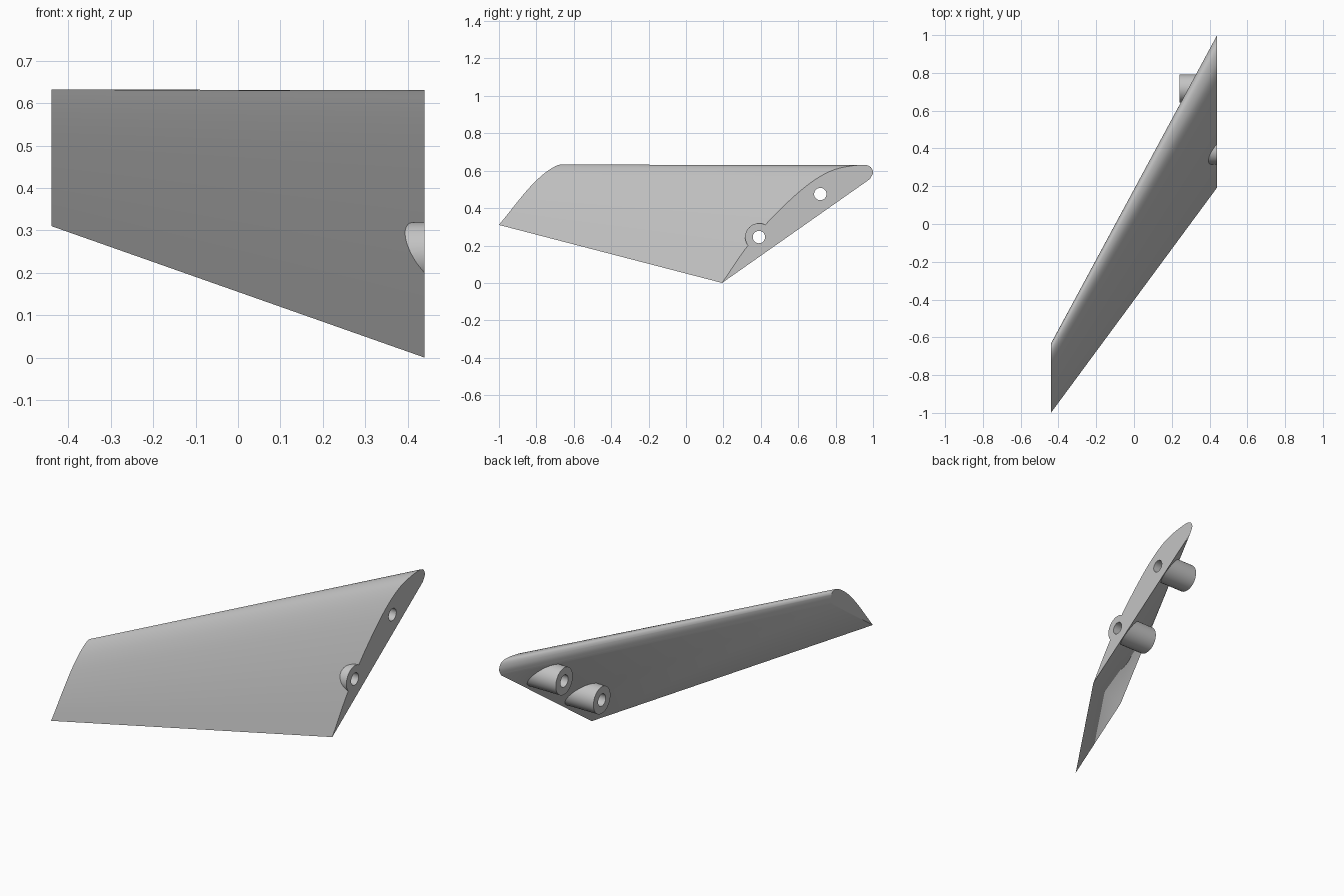
import bpy, bmesh, math
from mathutils import Vector, Matrix

cube = bpy.data.objects.get("Cube")
if cube:
    bpy.data.objects.remove(cube, do_unlink=True)

grey = bpy.data.materials.new("light grey")
grey.use_nodes = True
colour = (0.55, 0.55, 0.55, 1)
grey.diffuse_color = colour
grey.node_tree.nodes["Principled BSDF"].inputs["Base Color"].default_value = colour

HALF = 0.44      # half span in x
STEPS = 5        # curve points per profile section

# Matching end sections (y, z): trailing edge, over the top, to the lower nose corner
ROOT = [(0.193, 0), (0.316, 0.18), (0.433, 0.32), (0.556, 0.443), (0.663, 0.533),
        (0.76, 0.592), (0.85, 0.62), (0.965, 0.63), (1.0, 0.595), (0.983, 0.555)]
TIP = [(-1.0, 0.31), (-0.95, 0.372), (-0.9, 0.435), (-0.85, 0.495), (-0.8, 0.548),
       (-0.745, 0.595), (-0.69, 0.628), (-0.655, 0.63), (-0.635, 0.607), (-0.634, 0.567)]


def smooth_curve(points):
    """Catmull-Rom curve through the given points."""
    pts = [Vector(p) for p in points]
    pts = [2 * pts[0] - pts[1]] + pts + [2 * pts[-1] - pts[-2]]
    out = []
    for a, b, c, d in zip(pts, pts[1:], pts[2:], pts[3:]):
        for i in range(STEPS):
            t = i / STEPS
            out.append(0.5 * (2 * b + (c - a) * t + (2 * a - 5 * b + 4 * c - d) * t ** 2
                              + (3 * b - a - 3 * c + d) * t ** 3))
    return out + [pts[-2]]


def add_object(name, bm):
    bmesh.ops.recalc_face_normals(bm, faces=bm.faces)
    mesh = bpy.data.meshes.new(name)
    bm.to_mesh(mesh)
    bm.free()
    mesh.materials.append(grey)
    obj = bpy.data.objects.new(name, mesh)
    bpy.context.collection.objects.link(obj)
    return obj


def x_cylinder(name, y, z, radius, x0, x1):
    bm = bmesh.new()
    place = Matrix.Translation(((x0 + x1) / 2, y, z)) @ Matrix.Rotation(math.pi / 2, 4, "Y")
    bmesh.ops.create_cone(bm, cap_ends=True, segments=48, radius1=radius, radius2=radius,
                          depth=x1 - x0, matrix=place)
    return add_object(name, bm)


def combine(target, tool, operation):
    mod = target.modifiers.new(tool.name, "BOOLEAN")
    mod.operation, mod.object, mod.solver = operation, tool, "EXACT"
    bpy.ops.object.modifier_apply(modifier=mod.name)
    bpy.data.objects.remove(tool, do_unlink=True)


# Swept wing lofted between the two end sections
bm = bmesh.new()
ends = [[bm.verts.new((x, p.x, p.y)) for p in smooth_curve(section)]
        for x, section in ((HALF, ROOT), (-HALF, TIP))]
root, tip = ends
for i in range(len(root)):
    j = (i + 1) % len(root)
    bm.faces.new((root[i], root[j], tip[j], tip[i]))
for ring in ends:
    bm.faces.new(ring)
wing = add_object("wing", bm)
bpy.context.view_layer.objects.active = wing
wing.select_set(True)

# Mounting bosses at the root, each with a bore right through
MOUNTS = [(0.39, 0.245), (0.718, 0.475)]
for y, z in MOUNTS:
    combine(wing, x_cylinder("mounting_boss", y, z, 0.074, 0.24, HALF), "UNION")
for y, z in MOUNTS:
    combine(wing, x_cylinder("bore", y, z, 0.033, -0.6, 0.6), "DIFFERENCE")

bpy.ops.object.shade_smooth_by_angle(angle=math.radians(30))
